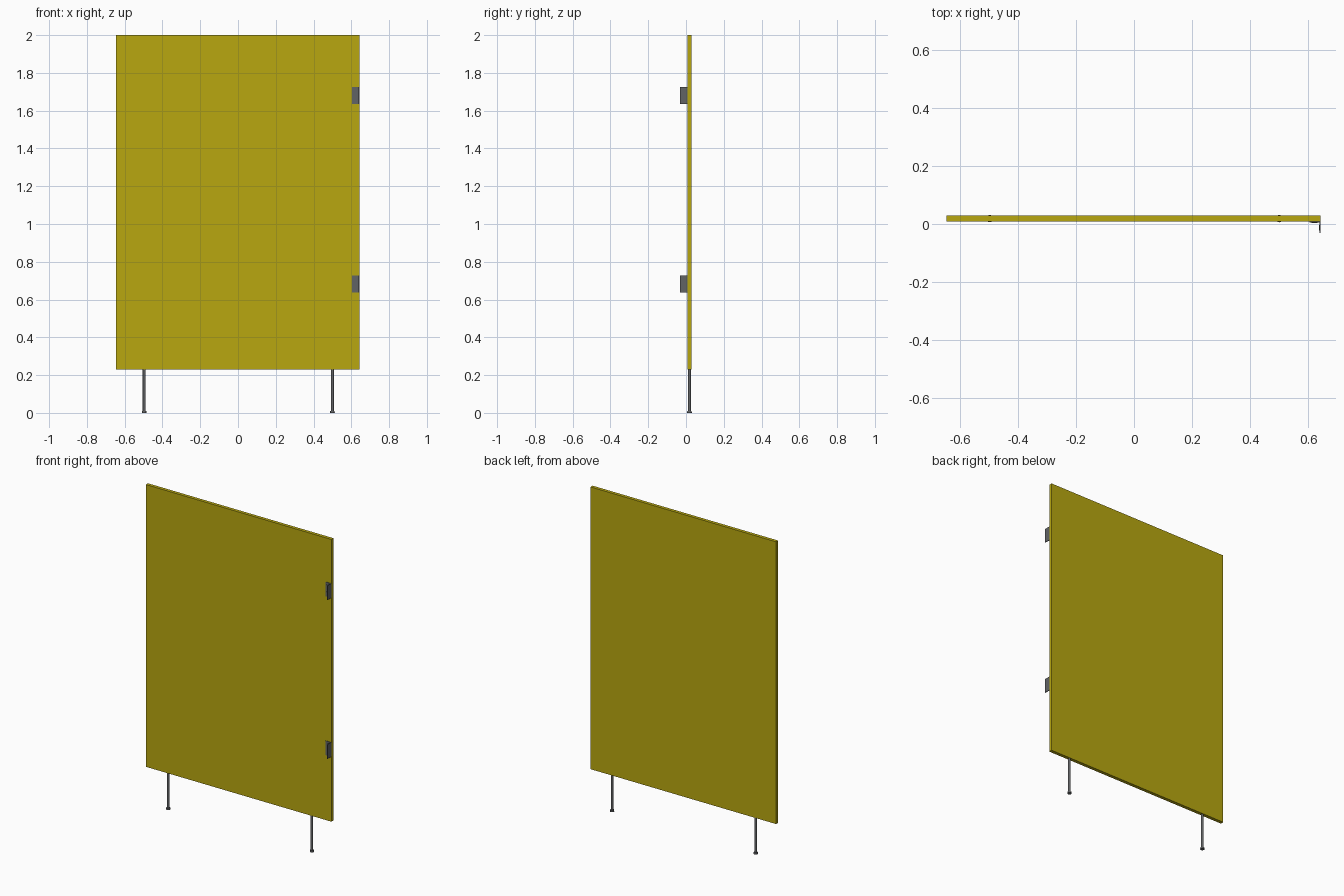
import bpy, bmesh
from mathutils import Matrix, Vector

if "Cube" in bpy.data.objects:
    bpy.data.objects.remove(bpy.data.objects["Cube"])


def material(name, rgb):
    m = bpy.data.materials.new(name)
    m.diffuse_color = (*rgb, 1)
    m.use_nodes = True
    m.node_tree.nodes["Principled BSDF"].inputs["Base Color"].default_value = m.diffuse_color
    return m


YELLOW = material("yellow_paint", (0.48, 0.39, 0.005))
STEEL = material("dark_steel", (0.12, 0.125, 0.13))


def finish(bm, name, mat, smooth=False):
    me = bpy.data.meshes.new(name)
    bmesh.ops.recalc_face_normals(bm, faces=bm.faces)
    bm.to_mesh(me)
    bm.free()
    me.materials.append(mat)
    ob = bpy.data.objects.new(name, me)
    bpy.context.collection.objects.link(ob)
    if smooth:
        bpy.context.view_layer.objects.active = ob
        ob.select_set(True)
        bpy.ops.object.shade_smooth_by_angle()
        ob.select_set(False)
    return ob


def box(bm, lo, hi):
    lo, hi = Vector(lo), Vector(hi)
    bmesh.ops.create_cube(bm, size=1, matrix=Matrix.Translation((lo + hi) / 2)
                          @ Matrix.Diagonal((*(hi - lo), 1)))


def cylinder(bm, r1, r2, z0, z1, x, y):
    bmesh.ops.create_cone(bm, cap_ends=True, segments=24, radius1=r1, radius2=r2,
                          depth=z1 - z0, matrix=Matrix.Translation((x, y, (z0 + z1) / 2)))


# Partition panel
bm = bmesh.new()
box(bm, (-0.645, 0.008, 0.23), (0.642, 0.029, 2.0))
finish(bm, "panel", YELLOW)

# Legs with a flared round foot
for side, x in (("left", -0.497), ("right", 0.5)):
    bm = bmesh.new()
    cylinder(bm, 0.0075, 0.0075, 0.01, 0.23, x, 0.0185)
    cylinder(bm, 0.0125, 0.0115, 0.0, 0.01, x, 0.0185)
    finish(bm, side + "_leg", STEEL, True)

# Angle brackets with fixing pads on both inner faces
L_SECTION = [(0.604, 0.008), (0.642, 0.008), (0.642, -0.031),
             (0.639, -0.031), (0.639, 0.005), (0.604, 0.005)]
for level, z in (("lower", 0.683), ("upper", 1.679)):
    bm = bmesh.new()
    f = bm.faces.new([bm.verts.new((x, y, z - 0.045)) for x, y in L_SECTION])
    ext = bmesh.ops.extrude_face_region(bm, geom=[f])["geom"]
    bmesh.ops.translate(bm, vec=(0, 0, 0.09),
                        verts=[v for v in ext if isinstance(v, bmesh.types.BMVert)])
    finish(bm, level + "_bracket", STEEL)
    bm = bmesh.new()
    for dz in (-0.022, 0.022):
        box(bm, (0.611, 0.003, z + dz - 0.009), (0.632, 0.006, z + dz + 0.009))
        box(bm, (0.637, -0.022, z + dz - 0.009), (0.640, -0.004, z + dz + 0.009))
    finish(bm, level + "_bracket_fixings", STEEL)
